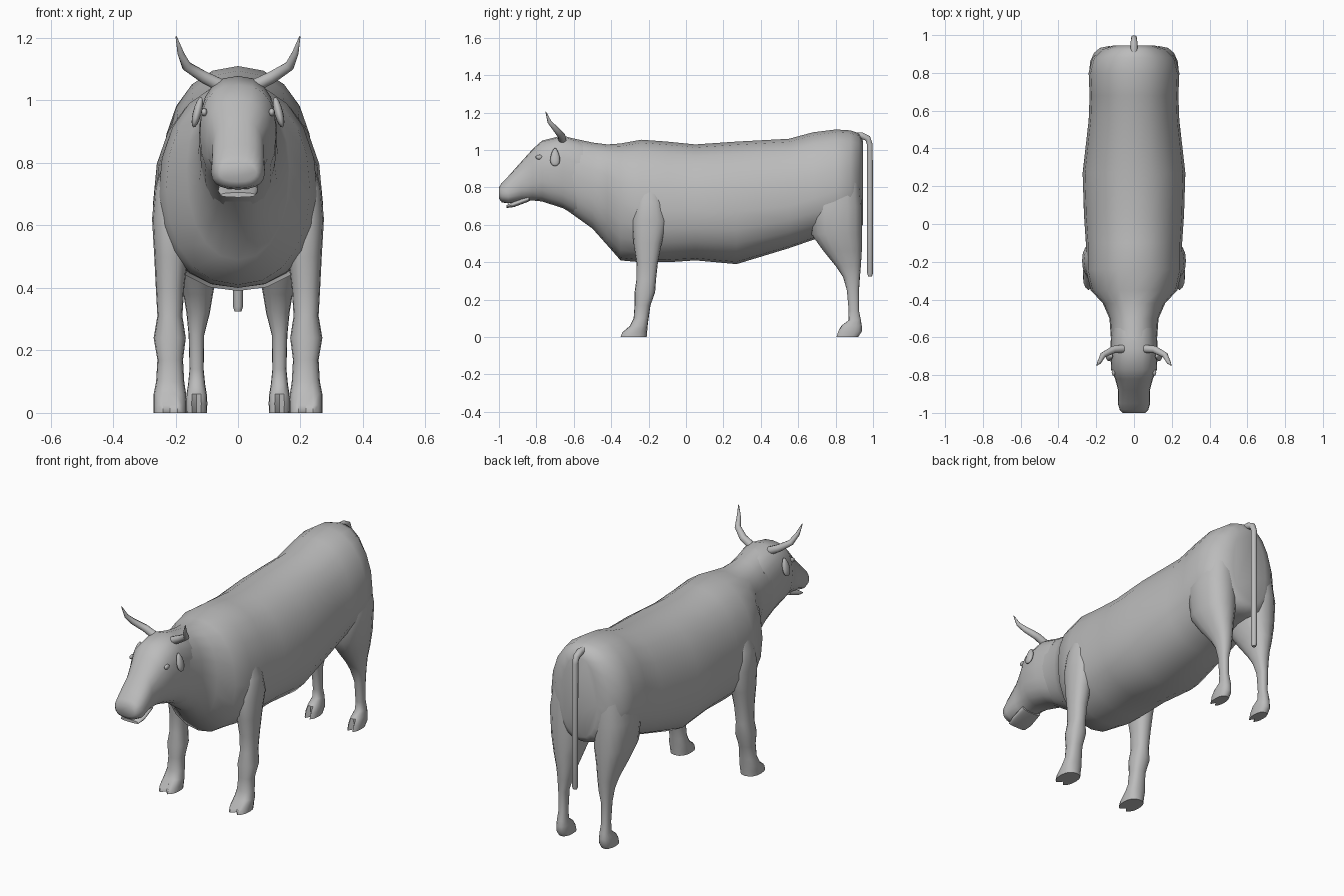
import bpy
import bmesh
from math import cos, sin, pi, radians, copysign
from mathutils import Vector, Matrix

default_cube = bpy.data.objects.get("Cube")
if default_cube:
    bpy.data.objects.remove(default_cube, do_unlink=True)

# Single plain hide colour
hide = bpy.data.materials.new("grey_hide")
hide.use_nodes = True
grey = (0.5, 0.5, 0.5, 1.0)
hide.diffuse_color = grey
hide.node_tree.nodes["Principled BSDF"].inputs["Base Color"].default_value = grey


def finish(name, bm, sharp_angle=55):
    """Turn a bmesh into a smooth shaded object."""
    bmesh.ops.recalc_face_normals(bm, faces=bm.faces[:])
    mesh = bpy.data.meshes.new(name)
    bm.to_mesh(mesh)
    bm.free()
    mesh.materials.append(hide)
    mesh.polygons.foreach_set("use_smooth", [True] * len(mesh.polygons))
    mesh.set_sharp_from_angle(angle=radians(sharp_angle))
    obj = bpy.data.objects.new(name, mesh)
    bpy.context.scene.collection.objects.link(obj)
    return obj


def loft(name, rings):
    """Skin a series of equal rings and close both ends."""
    bm = bmesh.new()
    loops = [[bm.verts.new(point) for point in ring] for ring in rings]
    for lower, upper in zip(loops, loops[1:]):
        for i in range(len(lower)):
            j = (i + 1) % len(lower)
            bm.faces.new((lower[i], lower[j], upper[j], upper[i]))
    bm.faces.new(loops[0])
    bm.faces.new(loops[-1])
    return finish(name, bm)


def oval(count, power):
    """Unit superellipse; the first point lies on the second axis."""
    soft = lambda value: copysign(abs(value) ** power, value)
    angles = [2 * pi * i / count for i in range(count)]
    return [(soft(sin(a)), soft(cos(a))) for a in angles]


def trunk(name, rows, power):
    """Loft along y from rows of (y, half width, top, bottom, widest height)."""
    rings = []
    for y, width, top, bottom, middle in rows:
        rings.append([(width * u, y, middle + v * (top - middle if v > 0 else middle - bottom))
                      for u, v in oval(20, power)])
    return loft(name, rings)


def leg(name, rows, side):
    """Loft upward from rows of (z, front, back, inner, outer)."""
    rings = []
    for z, front, back, inner, outer in rows:
        ring = [Vector((side * ((inner + outer) / 2 + u * (outer - inner) / 2),
                        (front + back) / 2 - v * (back - front) / 2, z))
                for u, v in oval(16, 0.85)]
        if z < 0.05:
            ring[0].y += 0.03  # cleft between the toes
        rings.append(ring)
    return loft(name, rings)


def tube(name, path, reference):
    """Round tube through (x, y, z, radius) points."""
    points = [Vector(p[:3]) for p in path]
    rings = []
    for i, centre in enumerate(points):
        tangent = points[min(i + 1, len(points) - 1)] - points[max(i - 1, 0)]
        across = tangent.cross(reference).normalized()
        other = tangent.cross(across).normalized()
        rings.append([centre + path[i][3] * (across * u + other * v) for u, v in oval(10, 1)])
    return loft(name, rings)


def blob(name, centre, size, tilt=0.0, taper=0.0):
    """Stretched sphere, optionally narrowed toward its top."""
    bm = bmesh.new()
    bmesh.ops.create_uvsphere(bm, u_segments=12, v_segments=8, radius=1)
    for vert in bm.verts:
        vert.co.y *= 1 - taper * vert.co.z
    place = Matrix.Translation(centre) @ Matrix.Rotation(tilt, 4, "Y") @ Matrix.Diagonal((*size, 1))
    bm.transform(place)
    return finish(name, bm)


# Neck, barrel and rump
trunk("body", [
    (-0.64, 0.12, 1.07, 0.68, 0.88),
    (-0.5, 0.13, 1.04, 0.58, 0.82),
    (-0.42, 0.165, 1.03, 0.49, 0.78),
    (-0.35, 0.23, 1.035, 0.41, 0.72),
    (-0.24, 0.255, 1.055, 0.4, 0.69),
    (-0.1, 0.255, 1.045, 0.4, 0.67),
    (0.05, 0.265, 1.03, 0.41, 0.67),
    (0.27, 0.272, 1.045, 0.39, 0.67),
    (0.55, 0.24, 1.06, 0.475, 0.7),
    (0.68, 0.235, 1.095, 0.52, 0.74),
    (0.8, 0.24, 1.11, 0.55, 0.78),
    (0.88, 0.22, 1.105, 0.56, 0.78),
    (0.925, 0.17, 1.09, 0.57, 0.78),
    (0.945, 0.11, 1.05, 0.6, 0.8),
], 0.92)

# Head from muzzle to poll
trunk("head", [
    (-1.0, 0.06, 0.8, 0.74, 0.77),
    (-0.985, 0.075, 0.825, 0.72, 0.77),
    (-0.95, 0.086, 0.86, 0.715, 0.77),
    (-0.88, 0.084, 0.938, 0.725, 0.82),
    (-0.82, 0.1, 1.005, 0.73, 0.87),
    (-0.77, 0.122, 1.05, 0.725, 0.9),
    (-0.66, 0.125, 1.078, 0.69, 0.89),
    (-0.55, 0.12, 1.045, 0.63, 0.85),
], 0.82)

trunk("lower_jaw", [
    (-0.96, 0.055, 0.705, 0.69, 0.697),
    (-0.92, 0.064, 0.725, 0.695, 0.71),
    (-0.84, 0.06, 0.76, 0.725, 0.74),
], 0.8)

front_leg_rows = [
    (0, -0.355, -0.21, 0.165, 0.27),
    (0.025, -0.345, -0.208, 0.165, 0.27),
    (0.06, -0.3, -0.205, 0.166, 0.27),
    (0.1, -0.28, -0.2, 0.172, 0.262),
    (0.17, -0.275, -0.19, 0.176, 0.258),
    (0.24, -0.275, -0.165, 0.167, 0.27),
    (0.31, -0.265, -0.16, 0.178, 0.258),
    (0.4, -0.265, -0.15, 0.172, 0.263),
    (0.5, -0.28, -0.13, 0.16, 0.268),
    (0.62, -0.29, -0.1, 0.14, 0.275),
    (0.72, -0.27, -0.12, 0.14, 0.266),
    (0.85, -0.24, -0.15, 0.14, 0.22),
]
hind_leg_rows = [
    (0, 0.8, 0.92, 0.1, 0.165),
    (0.03, 0.81, 0.94, 0.098, 0.168),
    (0.06, 0.83, 0.94, 0.1, 0.165),
    (0.09, 0.87, 0.935, 0.105, 0.16),
    (0.14, 0.87, 0.925, 0.11, 0.155),
    (0.25, 0.86, 0.925, 0.108, 0.158),
    (0.32, 0.84, 0.93, 0.09, 0.165),
    (0.38, 0.8, 0.935, 0.08, 0.175),
    (0.46, 0.735, 0.94, 0.065, 0.2),
    (0.55, 0.67, 0.942, 0.04, 0.225),
    (0.7, 0.66, 0.942, 0.03, 0.238),
    (0.85, 0.7, 0.93, 0.04, 0.21),
]
horn_path = [
    (0.05, -0.66, 1.045, 0.022),
    (0.11, -0.665, 1.075, 0.02),
    (0.165, -0.695, 1.11, 0.016),
    (0.183, -0.73, 1.15, 0.011),
    (0.198, -0.75, 1.205, 0.002),
]

# Paired parts
for label, side in (("left", 1), ("right", -1)):
    leg(label + "_front_leg", front_leg_rows, side)
    leg(label + "_hind_leg", hind_leg_rows, side)
    tube(label + "_horn", [(side * x, y, z, r) for x, y, z, r in horn_path], Vector((0, 1, 0)))
    blob(label + "_ear", (side * 0.13, -0.7, 0.962), (0.014, 0.025, 0.05), -side * 0.25, 0.35)
    blob(label + "_eye", (side * 0.108, -0.785, 0.962), (0.01, 0.019, 0.013))

# Hanging tail
tube("tail", [
    (0, 0.88, 1.075, 0.02),
    (0, 0.94, 1.077, 0.019),
    (0, 0.972, 1.062, 0.017),
    (0, 0.983, 1.03, 0.016),
    (0, 0.984, 0.7, 0.016),
    (0, 0.984, 0.34, 0.016),
    (0, 0.984, 0.325, 0.011),
], Vector((1, 0, 0)))
